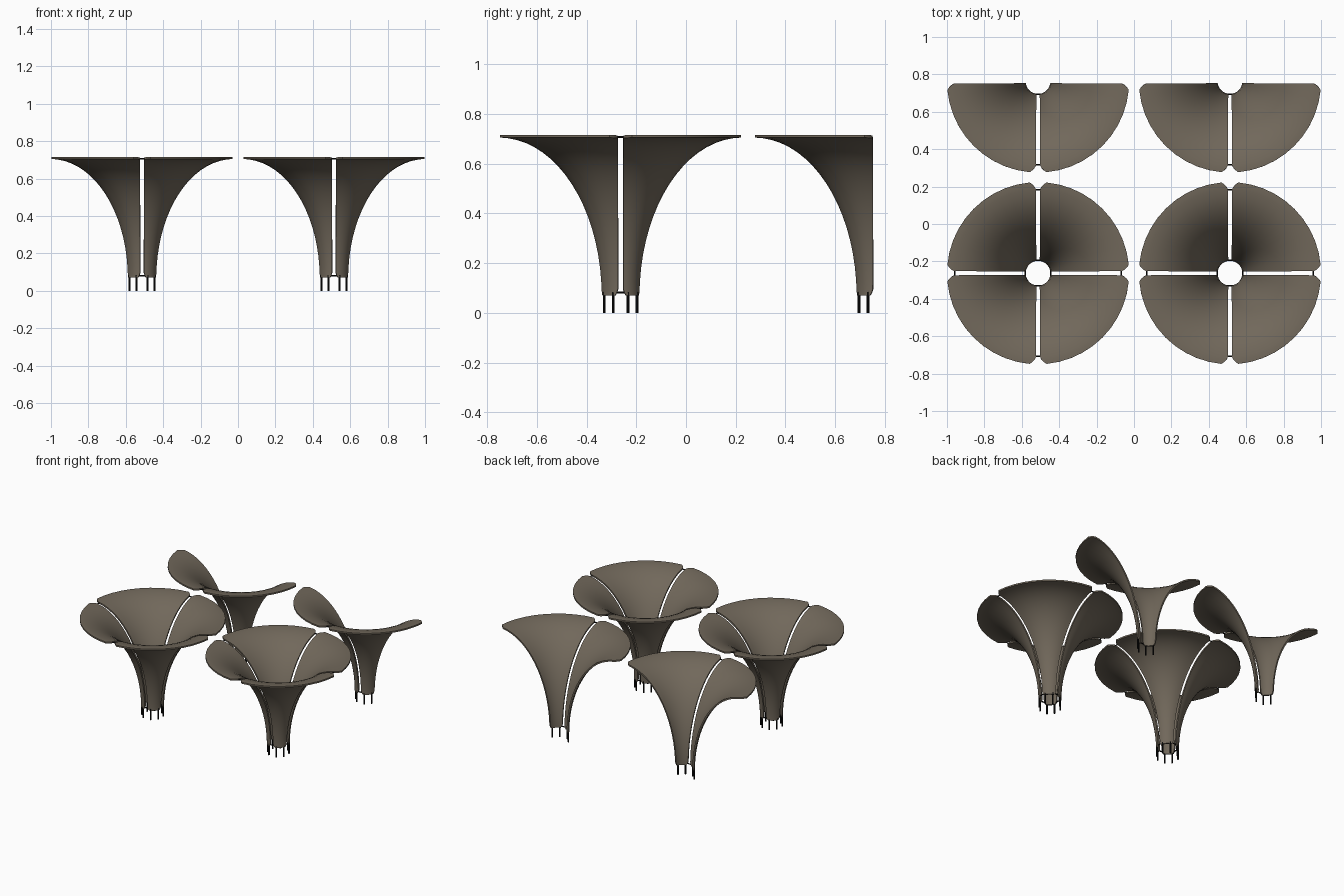
import bpy, bmesh, math
from mathutils import Vector, Matrix

if "Cube" in bpy.data.objects:
    bpy.data.objects.remove(bpy.data.objects["Cube"])


def material(name, col):
    m = bpy.data.materials.new(name)
    m.diffuse_color = (*col, 1)
    m.use_nodes = True
    m.node_tree.nodes["Principled BSDF"].inputs["Base Color"].default_value = m.diffuse_color
    return m


SHELL = material("taupe shell", (0.165, 0.138, 0.104))
BLACK = material("black steel", (0.004, 0.004, 0.004))

R_BASE, R_RIM = 0.077, 0.487      # outer radius at foot and rim
Z_BASE, Z_RIM = 0.07, 0.704
THICK = 0.011


def profile():
    """Trumpet profile, with extra rings where the corners are rounded."""
    angles = [math.pi / 2 * i / 18 for i in range(19)]
    angles += [math.asin((z - Z_BASE) / (Z_RIM - Z_BASE)) for z in (0.08, 0.095)]
    angles += [math.acos((R_RIM - r) / (R_RIM - R_BASE)) for r in (0.463, 0.474, 0.482)]
    for a in sorted(angles):
        yield (R_RIM - (R_RIM - R_BASE) * math.cos(a),
               Z_BASE + (Z_RIM - Z_BASE) * math.sin(a))


def half_gap(r, z):
    """Half width of the slit: narrow, flared at rim and foot."""
    g = 0.011
    if r > 0.445:
        g += 0.034 * ((r - 0.445) / (R_RIM - 0.445)) ** 1.8
    if z < 0.1:
        g += 0.012 * ((0.1 - z) / 0.03) ** 2
    return g


def finish(name, bm, mat, at):
    me = bpy.data.meshes.new(name)
    bm.to_mesh(me)
    bm.free()
    me.materials.append(mat)
    ob = bpy.data.objects.new(name, me)
    ob.location = at
    bpy.context.collection.objects.link(ob)
    return ob


def petal(name, at, quadrant):
    """One quarter of the trumpet shell."""
    bm = bmesh.new()
    n = 10
    rings = []
    for r, z in profile():
        a0 = math.asin(half_gap(r, z) / r)
        ring = []
        for j in range(n + 1):
            a = quadrant * math.pi / 2 + a0 + (math.pi / 2 - 2 * a0) * j / n
            ring.append(bm.verts.new((r * math.cos(a), r * math.sin(a), z)))
        rings.append(ring)
    for lo, hi in zip(rings, rings[1:]):
        for j in range(n):
            bm.faces.new((lo[j], lo[j + 1], hi[j + 1], hi[j]))
    ob = finish(name, bm, SHELL, at)
    sol = ob.modifiers.new("thickness", 'SOLIDIFY')
    sol.thickness = THICK
    sol.offset = -1
    bpy.ops.object.select_all(action='DESELECT')
    ob.select_set(True)
    bpy.context.view_layer.objects.active = ob
    bpy.ops.object.modifier_apply(modifier="thickness")
    bpy.ops.object.shade_smooth_by_angle(angle=math.radians(35))


def rod(bm, p, q, rad):
    p, q = Vector(p), Vector(q)
    d = q - p
    mat = Matrix.Translation((p + q) / 2) @ d.to_track_quat('Z', 'Y').to_matrix().to_4x4()
    bmesh.ops.create_cone(bm, cap_ends=True, segments=8, radius1=rad, radius2=rad,
                          depth=d.length, matrix=mat)


def frame(name, at, quadrants):
    """Leg pairs under each petal and ties across the slits."""
    bm = bmesh.new()
    for k in quadrants:
        rot = Matrix.Rotation(k * math.pi / 2, 3, 'Z')
        for x, y in ((0.066, 0.03), (0.03, 0.066)):
            rod(bm, rot @ Vector((x, y, 0)), rot @ Vector((x, y, 0.084)), 0.0055)
        if (k + 1) % 4 in quadrants:
            # ties join this petal to the next one, at foot and rim
            rod(bm, rot @ Vector((0.03, 0.068, 0.081)), rot @ Vector((-0.03, 0.068, 0.081)), 0.004)
            rod(bm, rot @ Vector((0.03, 0.445, 0.706)), rot @ Vector((-0.03, 0.445, 0.706)), 0.004)
    finish(name, bm, BLACK, at)


# two complete trumpets at the front, two front halves at the back
for side, x in (("left", -0.513), ("right", 0.513)):
    for row, y, quads in (("front", -0.263, (0, 1, 2, 3)), ("back", 0.762, (2, 3))):
        at = (x, y, 0)
        for k in quads:
            petal(f"{row}_{side}_petal_{k + 1}", at, k)
        frame(f"{row}_{side}_leg_frame", at, quads)
